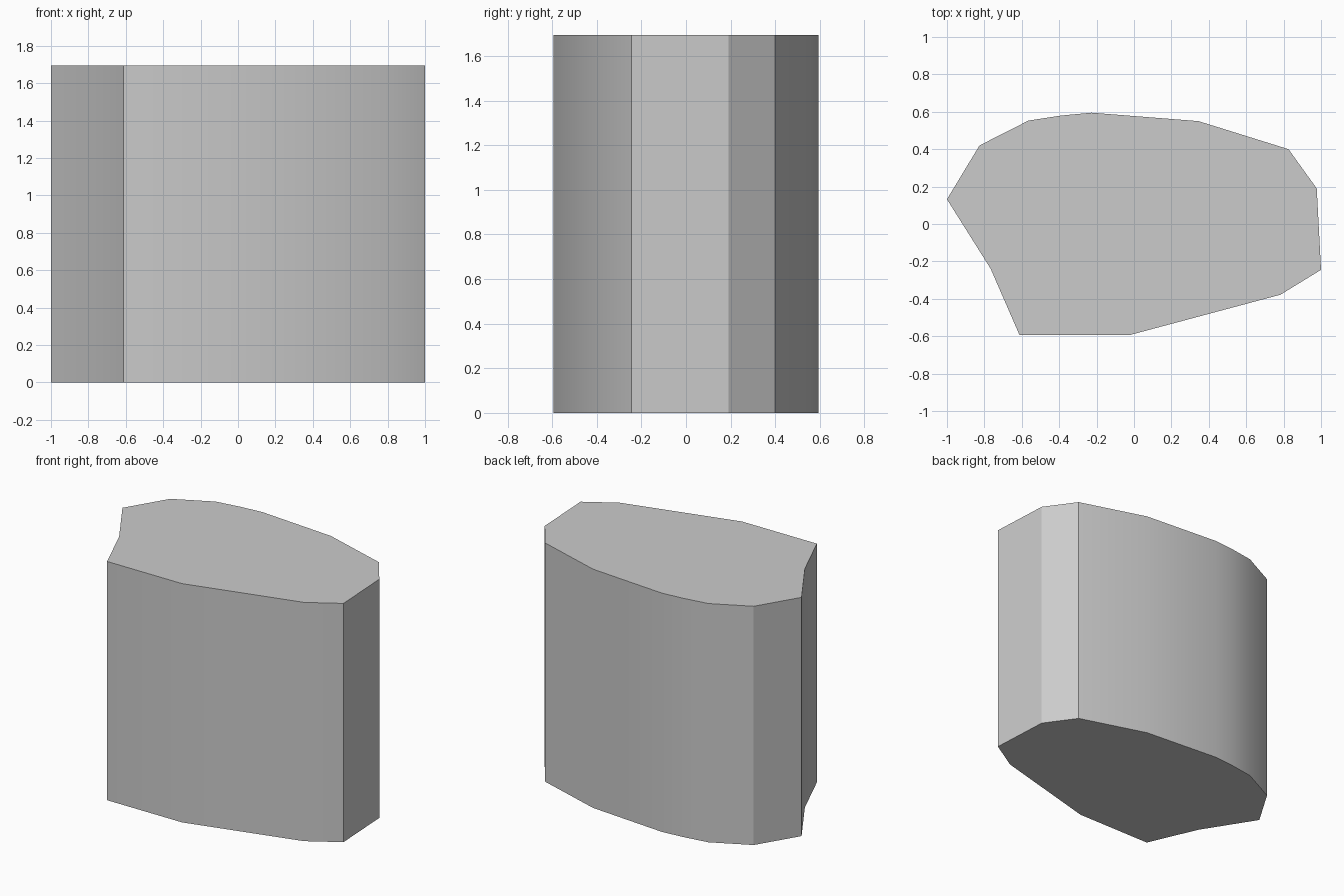
import bpy
import bmesh
import math

HEIGHT = 1.695
SHARP_ANGLE = math.radians(30)

# Outline of the block seen from above, counter-clockwise
OUTLINE = [
    (-0.612, -0.594), (-0.024, -0.594), (0.783, -0.378), (1.0, -0.245),
    (0.977, 0.19), (0.826, 0.4), (0.345, 0.55), (-0.227, 0.595),
    (-0.388, 0.58), (-0.564, 0.553), (-0.826, 0.42), (-1.0, 0.132),
    (-0.767, -0.238),
]


def remove_default_cube():
    cube = bpy.data.objects.get("Cube")
    if cube:
        bpy.data.objects.remove(cube, do_unlink=True)


def make_material(name, colour):
    material = bpy.data.materials.new(name)
    material.use_nodes = True
    material.diffuse_color = colour
    shader = next(n for n in material.node_tree.nodes if n.type == "BSDF_PRINCIPLED")
    shader.inputs["Base Color"].default_value = colour
    return material


def extrude_outline(name, outline, height, material):
    bm = bmesh.new()
    base = bm.faces.new([bm.verts.new((x, y, 0)) for x, y in outline])
    # Raise a copy of the base and keep the base as the underside
    result = bmesh.ops.extrude_face_region(bm, geom=[base], use_keep_orig=True)
    top = [item for item in result["geom"] if isinstance(item, bmesh.types.BMVert)]
    bmesh.ops.translate(bm, verts=top, vec=(0, 0, height))
    bmesh.ops.recalc_face_normals(bm, faces=bm.faces)

    # Soften the gentle bends and keep the strong corners crisp
    for face in bm.faces:
        face.smooth = True
    for edge in bm.edges:
        edge.smooth = edge.calc_face_angle(math.pi) < SHARP_ANGLE

    mesh = bpy.data.meshes.new(name)
    bm.to_mesh(mesh)
    bm.free()
    mesh.materials.append(material)
    block = bpy.data.objects.new(name, mesh)
    bpy.context.collection.objects.link(block)
    return block


remove_default_cube()
grey = make_material("plain grey", (0.6, 0.6, 0.6, 1))
extrude_outline("stone_block", OUTLINE, HEIGHT, grey)
